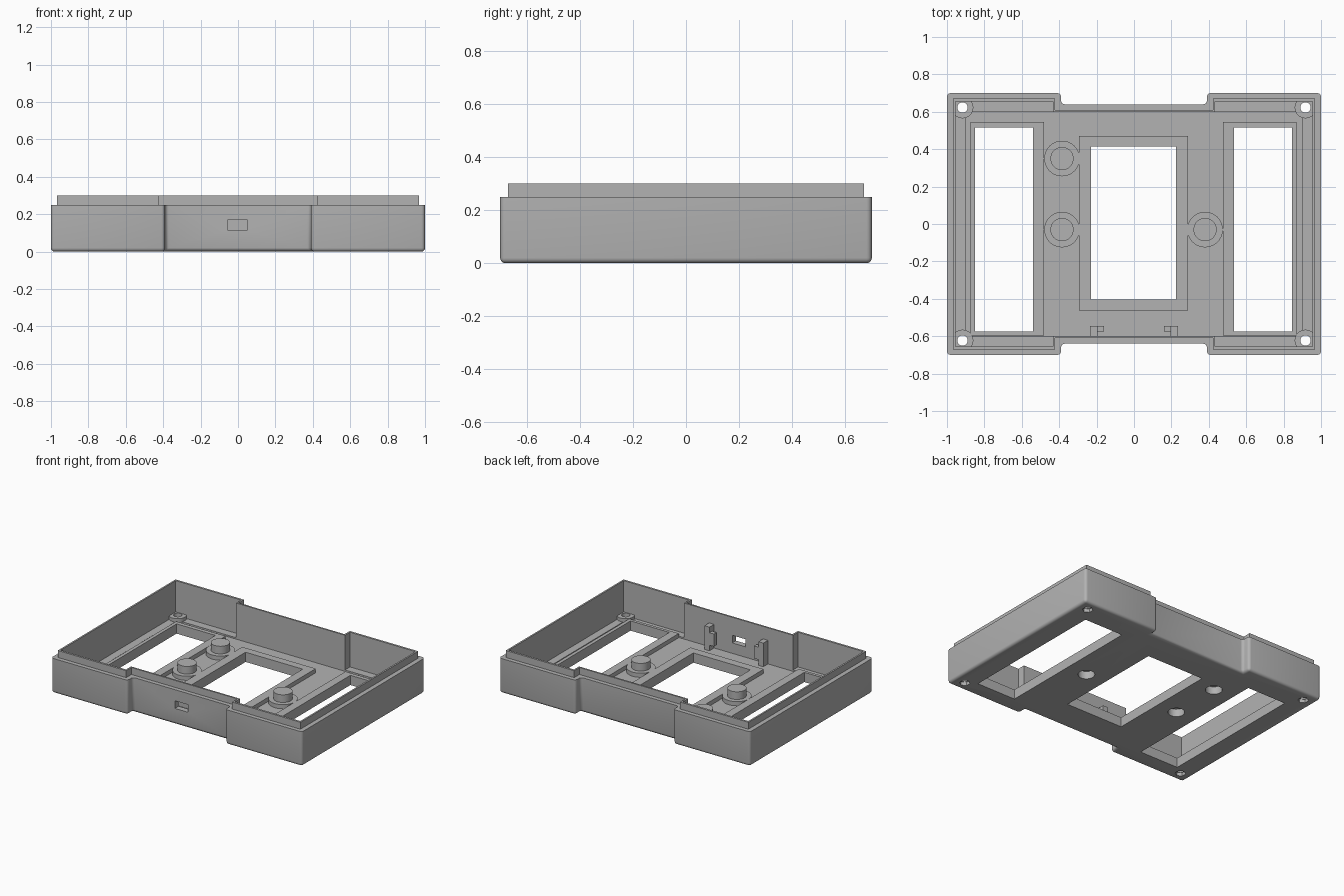
import bpy, bmesh
from math import pi, radians
from mathutils import Matrix

if "Cube" in bpy.data.objects:
    bpy.data.objects.remove(bpy.data.objects["Cube"])

grey = bpy.data.materials.new("plain_grey")
grey.use_nodes = True
GREY = (0.45, 0.45, 0.45, 1)
grey.diffuse_color = GREY
grey.node_tree.nodes["Principled BSDF"].inputs["Base Color"].default_value = GREY

FLOOR, SHELF, RIM = 0.04, 0.05, 0.07


def make(name, bm):
    bmesh.ops.recalc_face_normals(bm, faces=bm.faces)
    mesh = bpy.data.meshes.new(name)
    bm.to_mesh(mesh)
    bm.free()
    mesh.materials.append(grey)
    obj = bpy.data.objects.new(name, mesh)
    bpy.context.collection.objects.link(obj)
    return obj


def box(name, x0, x1, y0, y1, z0, z1):
    bm = bmesh.new()
    bmesh.ops.create_cube(bm, size=1)
    bmesh.ops.scale(bm, vec=(x1 - x0, y1 - y0, z1 - z0), verts=bm.verts)
    bmesh.ops.translate(bm, vec=((x0 + x1) / 2, (y0 + y1) / 2, (z0 + z1) / 2), verts=bm.verts)
    return make(name, bm)


def cylinder(name, x, y, r, z0, z1, sides=40):
    bm = bmesh.new()
    bmesh.ops.create_cone(bm, cap_ends=True, segments=sides, radius1=r, radius2=r,
                          depth=z1 - z0, matrix=Matrix.Translation((x, y, (z0 + z1) / 2)))
    return make(name, bm)


def notched_prism(name, x, y, notch_x, notch_y, z0, z1, rounding=0):
    """Rectangle with a shallow notch in the middle of front and back."""
    quarter = [(x, y), (notch_x, y), (notch_x, notch_y)]
    half = quarter + [(-px, py) for px, py in reversed(quarter)]
    outline = half + [(px, -py) for px, py in reversed(half)]
    bm = bmesh.new()
    base = bm.faces.new([bm.verts.new((px, py, z0)) for px, py in outline])
    top = bmesh.ops.extrude_face_region(bm, geom=[base])["geom"]
    bmesh.ops.translate(bm, vec=(0, 0, z1 - z0),
                        verts=[v for v in top if isinstance(v, bmesh.types.BMVert)])
    if rounding:
        edges = [e for e in bm.edges if min(v.co.z for v in e.verts) < z0 + 1e-5]
        bmesh.ops.recalc_face_normals(bm, faces=bm.faces)
        bmesh.ops.bevel(bm, geom=edges, offset=rounding, segments=4, profile=0.5,
                        affect='EDGES')
    return make(name, bm)


def combine(obj, tools, operation='DIFFERENCE', keep=False):
    for tool in tools:
        mod = obj.modifiers.new("combine", 'BOOLEAN')
        mod.operation, mod.object, mod.solver = operation, tool, 'EXACT'
        bpy.context.view_layer.objects.active = obj
        bpy.ops.object.modifier_apply(modifier=mod.name)
        if not keep:
            bpy.data.objects.remove(tool)


# Outer tray with thin raised lip, hollowed down to a stepped floor
tray = notched_prism("tray", 1.0, 0.70, 0.39, 0.64, 0, 0.25, rounding=0.02)
lip = notched_prism("lip", 0.967, 0.67, 0.422, 0.61, 0.15, 0.30)
combine(tray, [lip], 'UNION')
combine(tray, [notched_prism("cavity", 0.955, 0.655, 0.434, 0.598, SHELF, 0.5),
               box("floor_recess", -0.9, 0.9, -0.598, 0.598, FLOOR, 0.2)])

# Three windows: opening, then the outside of its raised rim
windows = {
    "right_window": ((-0.85, -0.54, -0.575, 0.515), (-0.875, -0.48, -0.597, 0.545)),
    "center_window": ((-0.23, 0.225, -0.405, 0.415), (-0.295, 0.29, -0.463, 0.47)),
    "left_window": ((0.535, 0.845, -0.575, 0.515), (0.475, 0.87, -0.597, 0.545)),
}
parts = [tray]
for name, (hole, edge) in windows.items():
    cutter = box(name + "_cutter", *hole, -0.1, 0.2)
    rim = box(name + "_rim", *edge, 0.02, RIM)
    combine(tray, [cutter], keep=True)
    combine(rim, [cutter])
    parts.append(rim)

# Round pegs on wide feet, hollow underneath
for i, (x, y) in enumerate([(-0.385, 0.35), (-0.385, -0.03), (0.38, -0.03)]):
    foot = cylinder(f"peg_foot_{i + 1}", x, y, 0.095, 0.02, RIM)
    combine(foot, [cylinder("peg", x, y, 0.062, 0.05, 0.125)], 'UNION')
    hollow = cylinder("peg_hollow", x, y, 0.055, -0.1, 0.055)
    combine(tray, [hollow], keep=True)
    combine(foot, [hollow])
    parts.append(foot)

# Corner screw bosses with six-sided nut pockets below
for sx in (-1, 1):
    for sy in (-1, 1):
        x, y = 0.917 * sx, 0.623 * sy
        boss = cylinder("screw_boss", x, y, 0.058, 0.03, 0.075)
        hole = cylinder("screw_hole", x, y, 0.028, -0.1, 0.2, 24)
        nut = cylinder("nut_pocket", x, y, 0.036, -0.1, 0.025, 6)
        combine(tray, [hole], keep=True)
        combine(tray, [nut])
        combine(boss, [hole])
        parts.append(boss)

# Port opening in the front wall, with a holding post on each side
combine(tray, [box("port_cutter", -0.055, 0.05, -0.8, -0.5, 0.115, 0.17)])
for side, s in (("left", 1), ("right", -1)):
    xs = sorted((0.195 * s, 0.235 * s))
    post = box(side + "_post", *xs, -0.61, -0.545, 0.03, 0.21)
    xs = sorted((0.16 * s, 0.2 * s))
    catch = box(side + "_catch", *xs, -0.575, -0.545, 0.08, 0.17)
    parts += [post, catch]

# Soft shading on the rounded edges only
for obj in bpy.context.view_layer.objects:
    obj.select_set(obj in parts)
bpy.context.view_layer.objects.active = tray
bpy.ops.object.shade_smooth_by_angle(angle=radians(35))
